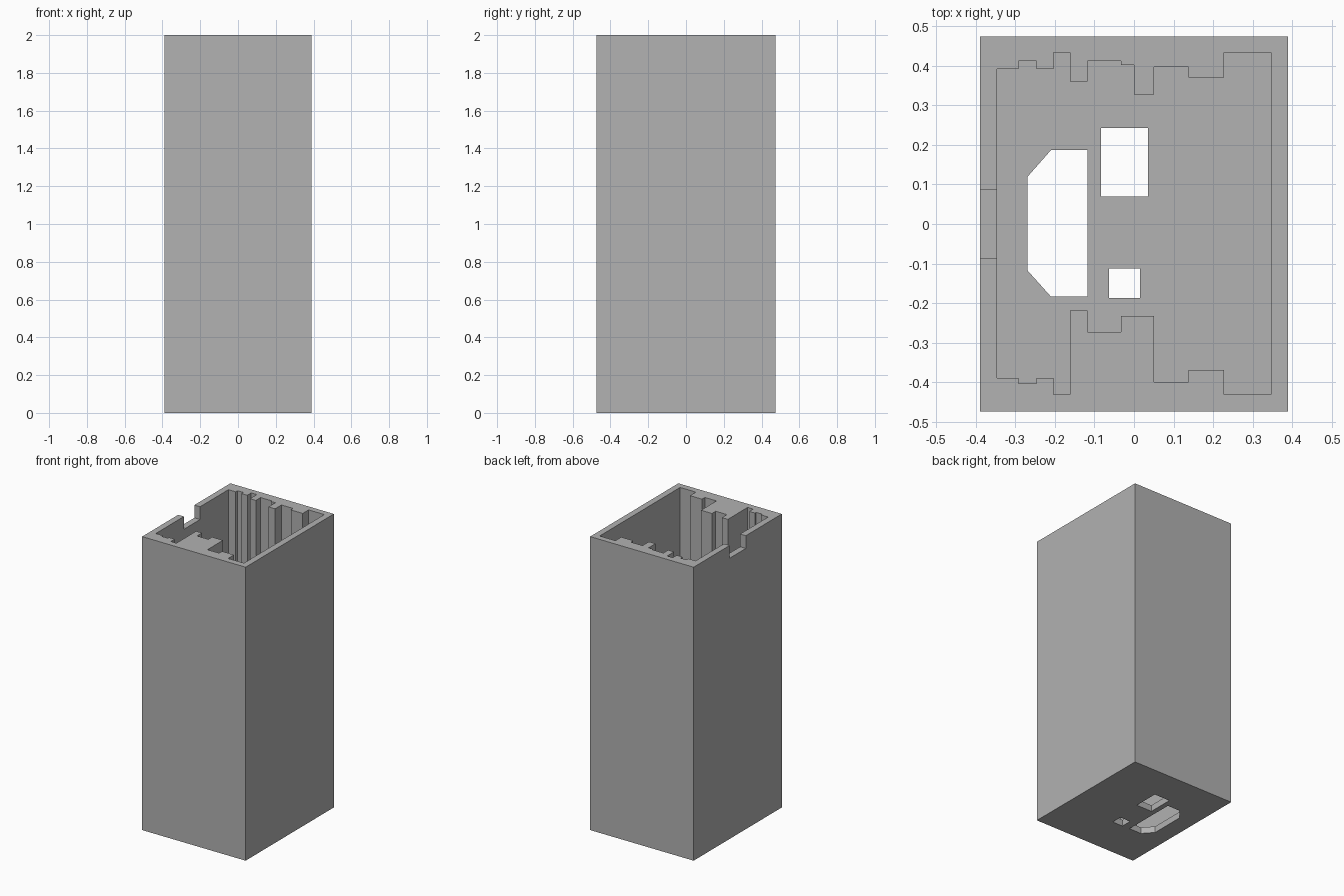
import bpy
import bmesh

if "Cube" in bpy.data.objects:
    bpy.data.objects.remove(bpy.data.objects["Cube"], do_unlink=True)

HALF_X, HALF_Y, HEIGHT = 0.39, 0.475, 2.0
WALL = 0.043
IN_X = HALF_X - WALL

grey = bpy.data.materials.new("plain grey")
grey.use_nodes = True
grey.diffuse_color = (0.445, 0.445, 0.445, 1)
grey.node_tree.nodes["Principled BSDF"].inputs["Base Color"].default_value = (0.445, 0.445, 0.445, 1)


def prism(name, outline, z0, z1):
    """Extrude a flat outline from z0 to z1."""
    bm = bmesh.new()
    face = bm.faces.new([bm.verts.new((x, y, z0)) for x, y in outline])
    top = bmesh.ops.extrude_face_region(bm, geom=[face])
    verts = [v for v in top["geom"] if isinstance(v, bmesh.types.BMVert)]
    bmesh.ops.translate(bm, verts=verts, vec=(0, 0, z1 - z0))
    bmesh.ops.recalc_face_normals(bm, faces=bm.faces)
    mesh = bpy.data.meshes.new(name)
    bm.to_mesh(mesh)
    bm.free()
    mesh.materials.append(grey)
    obj = bpy.data.objects.new(name, mesh)
    bpy.context.collection.objects.link(obj)
    return obj


def rect(x0, x1, y0, y1):
    return [(x0, y0), (x1, y0), (x1, y1), (x0, y1)]


def steps(runs):
    """Turn (end x, y) runs into a stepped line along the inner wall."""
    points, x = [], -IN_X
    for end, y in runs:
        points += [(x, y), (end, y)]
        x = end
    return points


def cut(target, cutter):
    cutter.hide_render = True
    mod = target.modifiers.new("cut", 'BOOLEAN')
    mod.operation = 'DIFFERENCE'
    mod.solver = 'EXACT'
    mod.object = cutter
    bpy.context.view_layer.objects.active = target
    bpy.ops.object.modifier_apply(modifier=mod.name)
    bpy.data.objects.remove(cutter, do_unlink=True)


# Outer body
housing = prism("housing", rect(-HALF_X, HALF_X, -HALF_Y, HALF_Y), 0, HEIGHT)

# Stepped cavity
front = steps([(-0.292, -0.39), (-0.247, -0.403), (-0.204, -0.39), (-0.162, -0.432),
               (-0.118, -0.219), (-0.033, -0.273), (0.05, -0.233), (0.138, -0.4),
               (0.228, -0.369), (IN_X, -0.432)])
back = steps([(-0.292, 0.392), (-0.247, 0.412), (-0.204, 0.392), (-0.162, 0.434),
              (-0.118, 0.36), (-0.033, 0.412), (0.0, 0.402), (0.05, 0.328),
              (0.138, 0.397), (0.228, 0.371), (IN_X, 0.434)])
cut(housing, prism("cavity", front + back[::-1], WALL, HEIGHT + 0.1))

# Notch in the rim of the right wall
cut(housing, prism("rim_notch", rect(-0.5, -0.3, -0.087, 0.087), HEIGHT - 0.087, HEIGHT + 0.1))

# Openings in the floor
chamfered = [(-0.118, -0.184), (-0.118, 0.187), (-0.21, 0.187),
             (-0.27, 0.119), (-0.27, -0.117), (-0.21, -0.184)]
for outline in (chamfered, rect(-0.083, 0.035, 0.069, 0.243), rect(-0.063, 0.015, -0.187, -0.113)):
    cut(housing, prism("floor_opening", outline, -0.1, 0.1))
